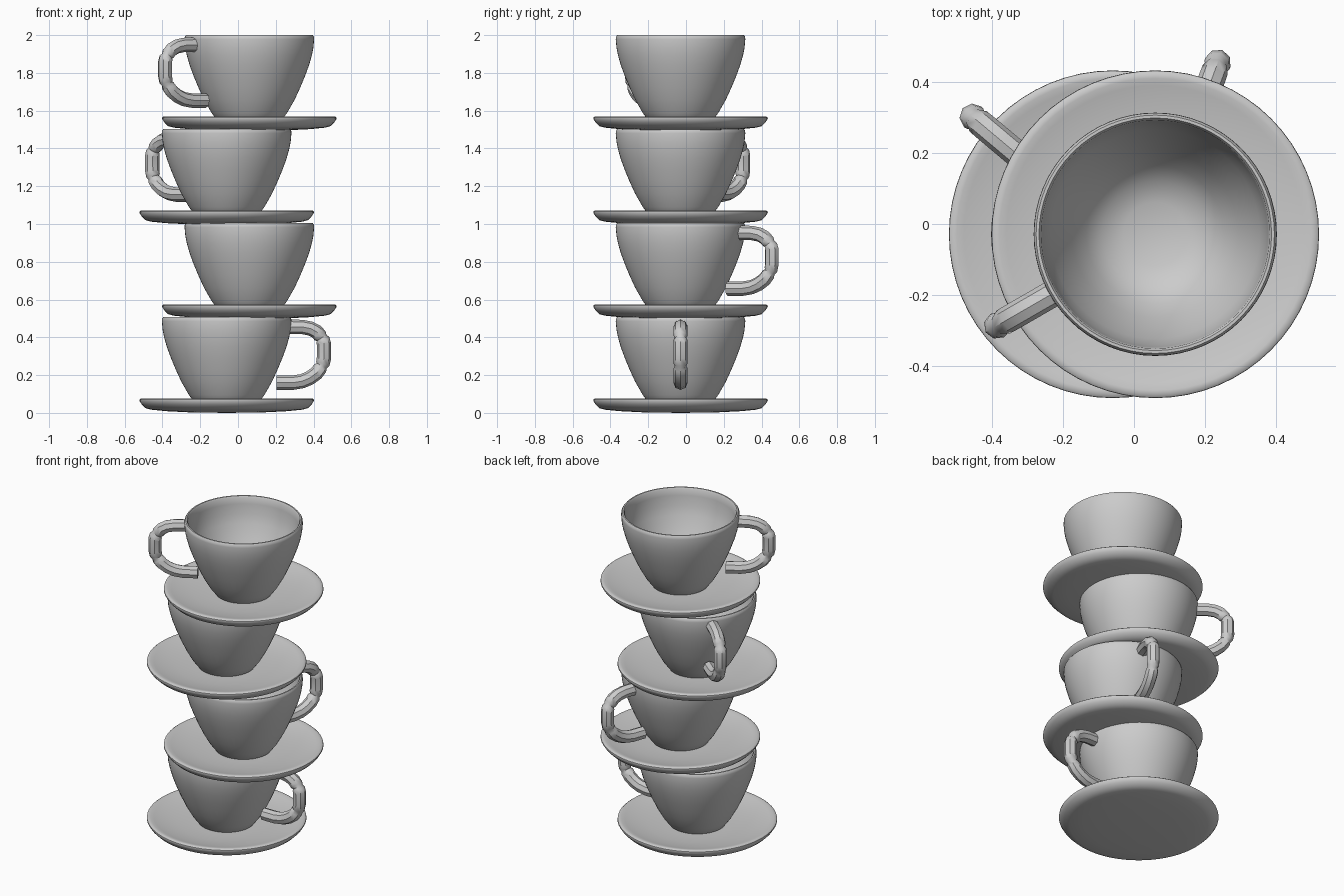
import bpy, bmesh, math

if "Cube" in bpy.data.objects:
    bpy.data.objects.remove(bpy.data.objects["Cube"])

STEP = 0.4977      # vertical spacing of the stacked sets
SEGMENTS = 64


def smooth(obj):
    bpy.ops.object.select_all(action='DESELECT')
    obj.select_set(True)
    bpy.context.view_layer.objects.active = obj
    bpy.ops.object.shade_smooth_by_angle(angle=math.radians(42))


def lathe(name, profile, location):
    """Revolve an (r, z) profile around the z axis."""
    bm = bmesh.new()
    verts = [bm.verts.new((r, 0, z)) for r, z in profile]
    edges = [bm.edges.new(pair) for pair in zip(verts, verts[1:])]
    bmesh.ops.spin(bm, geom=verts + edges, axis=(0, 0, 1), cent=(0, 0, 0),
                   angle=math.tau, steps=SEGMENTS, use_duplicate=False)
    bmesh.ops.remove_doubles(bm, verts=bm.verts, dist=1e-4)
    bmesh.ops.recalc_face_normals(bm, faces=bm.faces)
    mesh = bpy.data.meshes.new(name)
    bm.to_mesh(mesh)
    bm.free()
    obj = bpy.data.objects.new(name, mesh)
    bpy.context.collection.objects.link(obj)
    obj.location = location
    smooth(obj)


def tube(name, path, location, angle):
    """Sweep an eight-sided tube along (r, z, scale) points."""
    curve = bpy.data.curves.new(name, 'CURVE')
    curve.dimensions = '3D'
    curve.bevel_depth = 0.038
    curve.bevel_resolution = 2
    curve.use_fill_caps = True
    spline = curve.splines.new('POLY')
    spline.points.add(len(path) - 1)
    for point, (r, z, scale) in zip(spline.points, path):
        point.co = (r, 0, z, 1)
        point.radius = scale
    obj = bpy.data.objects.new(name, curve)
    bpy.context.collection.objects.link(obj)
    obj.location = location
    obj.rotation_euler.z = angle
    bpy.ops.object.select_all(action='DESELECT')
    obj.select_set(True)
    bpy.context.view_layer.objects.active = obj
    bpy.ops.object.convert(target='MESH')
    smooth(bpy.context.view_layer.objects.active)


saucer_profile = [(0, 0), (0.20, 0.003), (0.32, 0.009), (0.40, 0.017), (0.43, 0.025),
                  (0.45, 0.045), (0.462, 0.064), (0.461, 0.071), (0.453, 0.077),
                  (0.44, 0.077), (0.42, 0.072), (0.37, 0.06), (0.29, 0.05),
                  (0.20, 0.044), (0, 0.042)]

cup_profile = [(0, 0.04), (0.15, 0.04), (0.165, 0.048), (0.20, 0.095), (0.24, 0.165),
               (0.27, 0.23), (0.295, 0.29), (0.317, 0.35), (0.331, 0.40), (0.339, 0.44),
               (0.343, 0.485), (0.342, 0.498), (0.336, 0.507), (0.328, 0.507),
               (0.322, 0.498), (0.318, 0.46), (0.311, 0.40), (0.295, 0.345),
               (0.268, 0.28), (0.235, 0.21), (0.195, 0.145), (0.15, 0.10),
               (0.09, 0.078), (0, 0.072)]

# handle: upper arc, straight grip and lower arc, pinched at the joints
handle_path = [(0.265, 0.16, 1), (0.35, 0.16, 1), (0.40, 0.168, 1), (0.44, 0.185, 1),
               (0.475, 0.21, 1), (0.495, 0.236, 0.98), (0.503, 0.249, 0.8),
               (0.509, 0.261, 0.98), (0.515, 0.29, 1), (0.515, 0.365, 1),
               (0.509, 0.387, 0.98), (0.503, 0.397, 0.8), (0.495, 0.408, 0.98),
               (0.475, 0.43, 1), (0.445, 0.446, 1), (0.40, 0.455, 1), (0.325, 0.456, 1)]

# four cup and saucer sets, swaying left and right as they turn
for i in range(4):
    place = (-0.06 if i % 2 == 0 else 0.06, -0.029, i * STEP)
    lathe(f"saucer_{i + 1}", saucer_profile, place)
    lathe(f"cup_{i + 1}", cup_profile, place)
    tube(f"handle_{i + 1}", handle_path, place, math.radians(70 * i))
